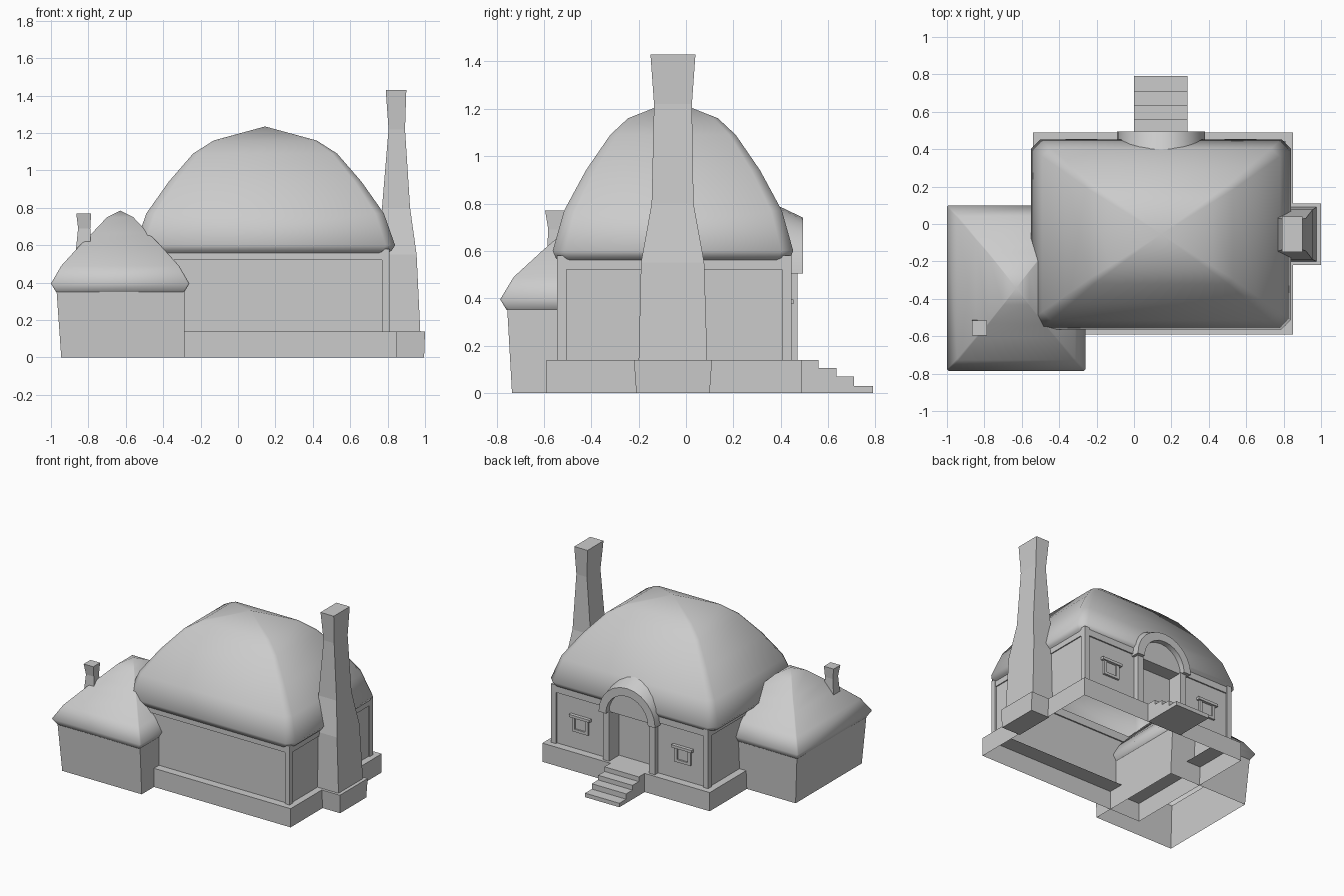
import bpy, bmesh, math

if "Cube" in bpy.data.objects:
    bpy.data.objects.remove(bpy.data.objects["Cube"])

plaster = bpy.data.materials.new("plain_grey")
plaster.use_nodes = True
plaster.diffuse_color = (0.6, 0.6, 0.6, 1)
plaster.node_tree.nodes["Principled BSDF"].inputs["Base Color"].default_value = (0.6, 0.6, 0.6, 1)


def rect(x0, x1, y0, y1, z, c=0):
    """Ring of a rectangle, with corners cut by c."""
    if not c:
        return [(x0, y0, z), (x1, y0, z), (x1, y1, z), (x0, y1, z)]
    return [(x0 + c, y0, z), (x1 - c, y0, z), (x1, y0 + c, z), (x1, y1 - c, z),
            (x1 - c, y1, z), (x0 + c, y1, z), (x0, y1 - c, z), (x0, y0 + c, z)]


def loft(name, rings, start=True, end=True, apex=None, smooth=0):
    """Skin a row of rings, with optional end caps or a pointed end."""
    bm = bmesh.new()
    loops = [[bm.verts.new(p) for p in ring] for ring in rings]
    n = len(loops[0])
    for a, b in zip(loops, loops[1:]):
        for i in range(n):
            j = (i + 1) % n
            bm.faces.new((a[i], a[j], b[j], b[i]))
    if start:
        bm.faces.new(loops[0][::-1])
    if apex:
        tip = bm.verts.new(apex)
        for i in range(n):
            bm.faces.new((loops[-1][i], loops[-1][(i + 1) % n], tip))
    elif end:
        bm.faces.new(loops[-1])
    bmesh.ops.recalc_face_normals(bm, faces=bm.faces)
    mesh = bpy.data.meshes.new(name)
    bm.to_mesh(mesh)
    bm.free()
    mesh.materials.append(plaster)
    obj = bpy.data.objects.new(name, mesh)
    bpy.context.collection.objects.link(obj)
    if smooth:
        bpy.ops.object.select_all(action='DESELECT')
        obj.select_set(True)
        bpy.context.view_layer.objects.active = obj
        bpy.ops.object.shade_smooth_by_angle(angle=math.radians(smooth))
    return obj


def box(name, x0, x1, y0, y1, z0, z1):
    return loft(name, [rect(x0, x1, y0, y1, z0), rect(x0, x1, y0, y1, z1)])


def dome_roof(name, cx, cy, profile, top, cut):
    """Bulging hipped roof; profile holds half width, half depth, height."""
    rings = [rect(cx - w, cx + w, cy - d, cy + d, z, cut * d) for w, d, z in profile]
    loft(name, rings, start=False, apex=(cx, cy, top), smooth=70)


# Base plinth: open underneath, with a ledge around the walls
loft("plinth", [rect(-.54, .85, -.59, .49, 0), rect(-.54, .85, -.59, .49, .14),
                rect(-.42, .73, -.47, .35, .14)], start=False, end=False)

# Main walls, with a door recess in the plan
DOOR, HALF, BACK, FLOOR = .145, .165, .43, .14
plan = [(-.485, -.53), (.80, -.53), (.80, BACK), (DOOR + HALF, BACK), (DOOR + HALF, .35),
        (DOOR - HALF, .35), (DOOR - HALF, BACK), (-.485, BACK)]
loft("main_walls", [[(x, y, z) for x, y in plan] for z in (FLOOR, .58)], start=False, end=False)

# Corner posts and the beams under the eaves
for side, x in (("left", .79), ("right", -.475)):
    for end, y in (("front", -.525), ("back", .425)):
        box(f"{end}_{side}_post", x - .02, x + .02, y - .02, y + .02, FLOOR, .58)
box("front_beam", -.46, .77, -.54, -.52, .522, .58)
box("left_beam", .79, .808, -.51, .41, .522, .58)
box("right_beam", -.493, -.475, -.51, .41, .522, .58)
for side, x0, x1 in (("right", -.46, DOOR - .2), ("left", DOOR + .2, .77)):
    box(f"back_{side}_beam", x0, x1, .42, .44, .522, .58)

dome_roof("main_roof", .145, -.055,
          [(.64, .475, .548), (.675, .495, .57), (.695, .508, .60), (.635, .46, .77), (.515, .368, .94),
           (.385, .265, 1.09), (.275, .19, 1.16)], 1.235, .1)

# Arched door hood, the panel inside it and the door jambs
sections = []
for i in range(13):
    a = math.pi * i / 12
    c, s = math.cos(a), math.sin(a)
    sections.append([(DOOR + r * c, y, .505 + h * s) for r, h, y in
                     ((.175, .175, .495), (.235, .235, .495), (.235, .285, .39), (.175, .175, .39))])
loft("door_hood", sections, smooth=30)
half_disc = [(DOOR + .178 * math.cos(math.pi * i / 12), .505 + .178 * math.sin(math.pi * i / 12))
             for i in range(13)]
loft("door_arch_panel", [[(x, y, z) for x, z in half_disc] for y in (.35, .455)])
for side, s in (("left", 1), ("right", -1)):
    xs = sorted((DOOR + s * HALF, DOOR + s * .215))
    box(f"{side}_door_jamb", *xs, .41, .47, FLOOR, .51)

# Back windows: frame bars around a pane, with a hood moulding
for side, x in (("left", .57), ("right", -.28)):
    for s in (-1, 1):
        box(f"{side}_window_bar", x + s * .055 - .012, x + s * .055 + .012, .42, .445, .27, .38)
    box(f"{side}_window_sill", x - .043, x + .043, .42, .445, .27, .29)
    box(f"{side}_window_pane", x - .043, x + .043, .42, .434, .29, .38)
    box(f"{side}_window_hood", x - .085, x + .085, .42, .455, .375, .395)

# Stairs
stairs = [(.49, 0), (.49, .14), (.56, .14), (.56, .105), (.635, .105), (.635, .07),
          (.71, .07), (.71, .03), (.79, .03), (.79, 0)]
loft("stairs", [[(x, y, z) for y, z in stairs] for x in (0, .285)])

# Tall chimney and its footing
loft("chimney_footing", [rect(.84, .995, -.21, .10, 0), rect(.80, 1, -.22, .11, .14)])
loft("chimney", [rect(.78, .975, -.20, .09, .13), rect(.78, .955, -.19, .077, .55),
                 rect(.77, .92, -.145, .032, .80), rect(.805, .893, -.135, .025, 1.22),
                 rect(.79, .90, -.15, .04, 1.43)])

# Side wing: flared open walls, roof and small chimney
loft("wing_walls", [rect(-.945, -.285, -.735, .05, 0), rect(-.97, -.285, -.755, .07, .355)],
     start=False, end=False)
dome_roof("wing_roof", -.63, -.3425,
          [(.343, .415, .35), (.37, .4425, .395), (.315, .385, .49), (.215, .265, .60),
           (.15, .19, .665), (.07, .09, .75)], .785, .02)
loft("wing_chimney", [rect(-.87, -.785, -.59, -.51, .54), rect(-.855, -.79, -.582, -.52, .69),
                      rect(-.865, -.785, -.595, -.515, .77)])
